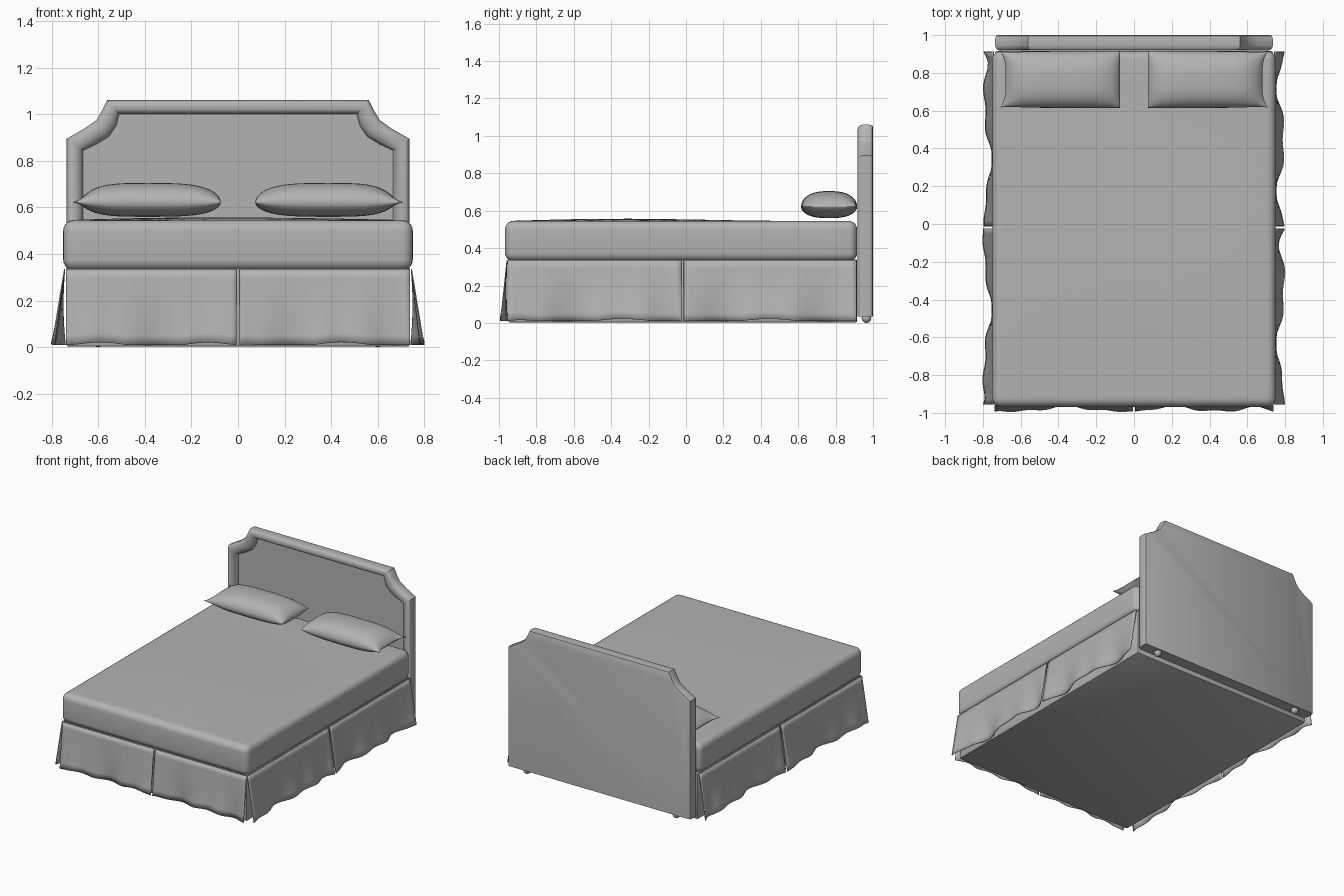
import bpy
import bmesh
from math import sin, pi
from mathutils import Vector

if "Cube" in bpy.data.objects:
    bpy.data.objects.remove(bpy.data.objects["Cube"])

GREY = (0.45, 0.45, 0.45, 1)
fabric = bpy.data.materials.new("grey fabric")
fabric.use_nodes = True
fabric.diffuse_color = GREY
fabric.node_tree.nodes["Principled BSDF"].inputs["Base Color"].default_value = GREY


def finish(name, bm, angle=0.7):
    bmesh.ops.recalc_face_normals(bm, faces=bm.faces)
    mesh = bpy.data.meshes.new(name)
    bm.to_mesh(mesh)
    bm.free()
    mesh.materials.append(fabric)
    obj = bpy.data.objects.new(name, mesh)
    bpy.context.collection.objects.link(obj)
    bpy.ops.object.select_all(action='DESELECT')
    obj.select_set(True)
    bpy.context.view_layer.objects.active = obj
    bpy.ops.object.shade_smooth_by_angle(angle=angle)
    return obj


def surface(bm, fn, nu, nv):
    """Grid of quads from fn(u, v), both running 0..1."""
    rows = [[bm.verts.new(fn(i / nu, j / nv)) for j in range(nv + 1)]
            for i in range(nu + 1)]
    for a, b in zip(rows, rows[1:]):
        for j in range(nv):
            bm.faces.new((a[j], b[j], b[j + 1], a[j + 1]))


def rounded_box(lo, hi, radius, segments):
    lo, hi = Vector(lo), Vector(hi)
    bm = bmesh.new()
    bmesh.ops.create_cube(bm, size=1)
    for v in bm.verts:
        v.co = Vector(((lo[k] + hi[k]) / 2 + v.co[k] * (hi[k] - lo[k]) for k in range(3)))
    bmesh.ops.bevel(bm, geom=bm.edges[:], offset=radius, segments=segments,
                    profile=0.5, affect='EDGES')
    return bm


# Base under the mattress
finish("bed_base", rounded_box((-0.735, -0.95, 0.003), (0.735, 0.915, 0.34), 0.008, 2))

# Mattress with a softly uneven top
bm = rounded_box((-0.75, -0.968, 0.33), (0.75, 0.915, 0.545), 0.045, 5)
for axis, half in (((1, 0, 0), 0.68), ((0, 1, 0), 0.9)):
    for i in range(13):
        bmesh.ops.bisect_plane(bm, geom=bm.verts[:] + bm.edges[:] + bm.faces[:],
                               plane_co=Vector(axis) * half * (i / 6 - 1), plane_no=axis)
for v in bm.verts:
    x, y, z = v.co
    if z > 0.53:
        edge = max(0, 1 - (x / 0.75) ** 2) * max(0, 1 - (y / 0.96) ** 2)
        v.co.z += edge * (0.008 - 0.008 * sin(2.4 * y + 0.8 * x))
finish("mattress", bm, 1.0)


# Valance panels: each hangs from the base, flares outward and ripples at the hem
def valance(name, start, end, outward, flare, phase):
    start, end, outward = Vector(start), Vector(end), Vector(outward)

    def cloth(u, v):
        ends = abs(2 * u - 1) ** 6
        ripple = sin(u * 3 * pi + phase) * 0.4 + sin(u * 7 * pi + phase * 2) * 0.2
        out = flare * v * (0.55 + 0.4 * ends + ripple * (1 - ends) * v)
        p = start.lerp(end, u) + outward * out
        p.z = 0.335 - v * (0.325 - 0.012 * max(0, sin(u * 3 * pi + phase)) * (1 - ends))
        return p

    bm = bmesh.new()
    surface(bm, cloth, 32, 8)
    obj = finish(name, bm)
    mod = obj.modifiers.new("thickness", 'SOLIDIFY')
    mod.thickness = 0.005
    mod.offset = 0


for side, label in ((1, "left"), (-1, "right")):
    x = 0.744 * side
    valance(f"{label}_front_side_valance", (x, -0.955, 0), (x, -0.025, 0),
            (side, 0, 0), 0.056, 0.6 + side)
    valance(f"{label}_rear_side_valance", (x, -0.012, 0), (x, 0.912, 0),
            (side, 0, 0), 0.054, 2.2 + side)
    valance(f"{label}_foot_valance", (0.006 * side, -0.957, 0), (0.738 * side, -0.957, 0),
            (0, -1, 0), 0.036, 1.2 + side)

# Headboard: padded border around a recessed panel, lofted between two outlines
outer = [(0.735, 0.035), (0.735, 0.895), (0.66, 0.938), (0.608, 0.975), (0.587, 1.01), (0.562, 1.06)]
inner = [(0.665, 0.035), (0.665, 0.845), (0.61, 0.87), (0.553, 0.905), (0.523, 0.95), (0.51, 1.0)]


def mirrored(half):
    return [Vector(p) for p in half] + [Vector((-x, z)) for x, z in reversed(half)]


bm = bmesh.new()
rings = []
for t, y in ((0.2, 1.0), (0.06, 0.995), (0, 0.98), (0, 0.945), (0.06, 0.93), (0.2, 0.921),
             (0.42, 0.918), (0.65, 0.921), (0.85, 0.93), (0.96, 0.943), (1, 0.958)):
    ring = []
    for a, b in zip(mirrored(outer), mirrored(inner)):
        p = a.lerp(b, t)
        ring.append(bm.verts.new((p.x, y, p.y)))
    rings.append(ring)
for a, b in zip(rings, rings[1:]):
    for i in range(len(a)):
        j = (i + 1) % len(a)
        bm.faces.new((a[i], a[j], b[j], b[i]))
bm.faces.new(rings[0])
bm.faces.new(rings[-1])
finish("headboard", bm, 0.6)

# Round feet under the headboard
for side, label in ((1, "left"), (-1, "right")):
    bm = bmesh.new()
    bmesh.ops.create_uvsphere(bm, u_segments=16, v_segments=10, radius=0.026)
    bmesh.ops.translate(bm, verts=bm.verts, vec=(0.6 * side, 0.965, 0.026))
    finish(f"{label}_headboard_foot", bm)


# Pillows: plump towards the middle of the bed, pinched to points at the outer end
def pillow(name, side):
    bm = bmesh.new()
    for height in (0.083, -0.062):
        def shell(u, v):
            a, b = sin((u - 0.5) * pi), sin((v - 0.5) * pi)
            power = 0.85 if a > 0 else 0.5
            plump = (1 - abs(a) ** 3.5) ** power * (1 - abs(b) ** 2.6) ** 0.5
            x = 0.392 + 0.318 * a
            if a > 0:
                x -= 0.03 * a ** 4 * (1 - b ** 4)
            y = 0.765 + b * (0.15 - 0.012 * max(0, a) ** 3 * (1 - max(0, a) ** 8))
            return (side * x, y, 0.622 + height * plump)
        surface(bm, shell, 28, 20)
    bmesh.ops.remove_doubles(bm, verts=bm.verts, dist=0.0005)
    finish(name, bm, 1.2)


pillow("left_pillow", 1)
pillow("right_pillow", -1)
